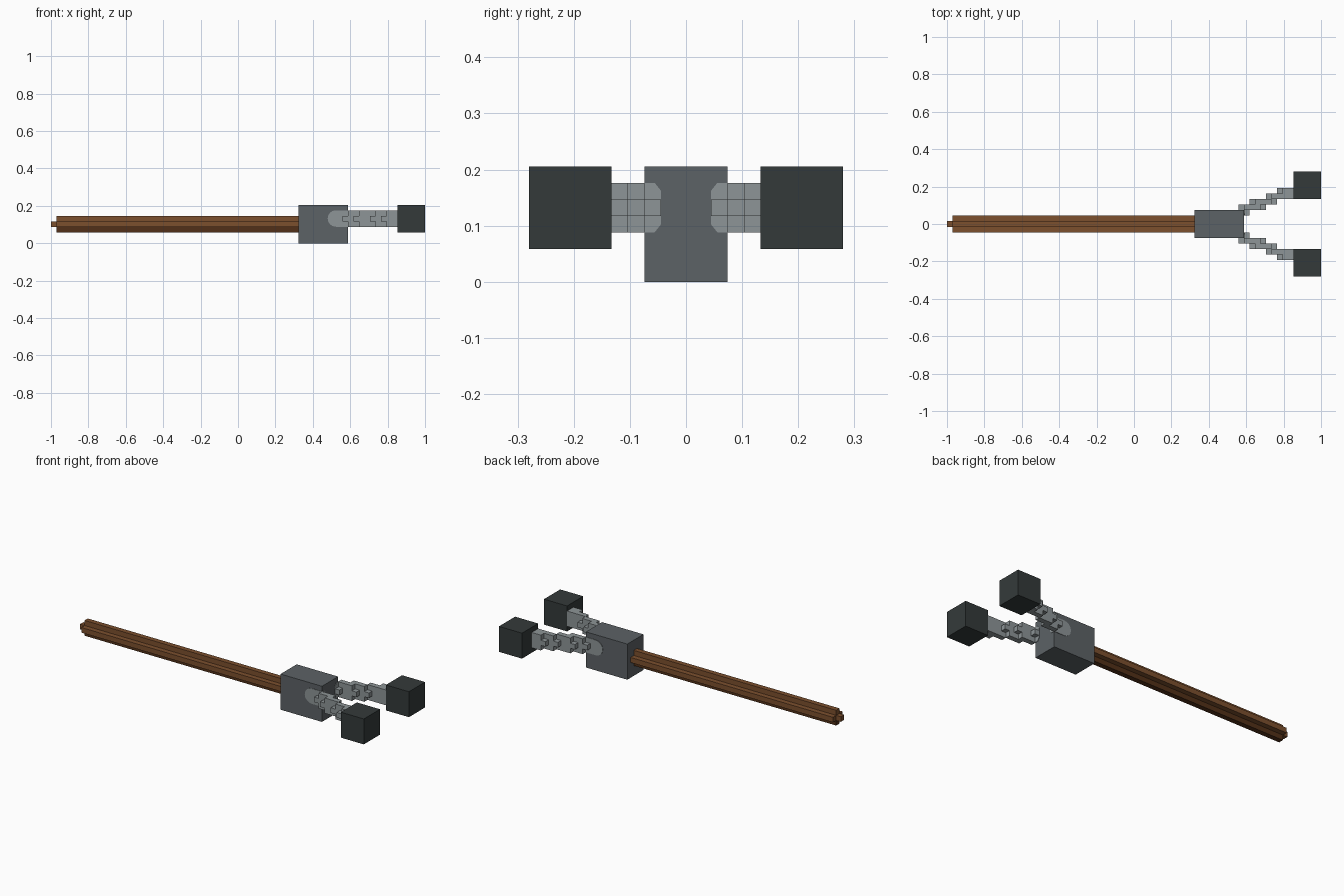
import bpy, bmesh, math
from mathutils import Vector

if "Cube" in bpy.data.objects:
    bpy.data.objects.remove(bpy.data.objects["Cube"])

U = 2 / 68  # one block cell; the whole weapon is 68 cells long


def material(name, rgb):
    m = bpy.data.materials.new(name)
    m.use_nodes = True
    m.diffuse_color = (*rgb, 1)
    bsdf = next(n for n in m.node_tree.nodes if n.type == 'BSDF_PRINCIPLED')
    bsdf.inputs["Base Color"].default_value = (*rgb, 1)
    bsdf.inputs["Roughness"].default_value = 0.8
    return m


WOOD = material("brown wood", (0.200, 0.079, 0.027))
DARK_WOOD = material("dark brown wood", (0.085, 0.030, 0.009))
STEEL = material("steel grey", (0.107, 0.122, 0.132))
CHAIN = material("light chain grey", (0.27, 0.30, 0.31))
IRON = material("dark iron", (0.034, 0.042, 0.042))


def finish(bm, name, *mats):
    bmesh.ops.recalc_face_normals(bm, faces=bm.faces)
    mesh = bpy.data.meshes.new(name)
    bm.to_mesh(mesh)
    bm.free()
    for m in mats:
        mesh.materials.append(m)
    ob = bpy.data.objects.new(name, mesh)
    bpy.context.collection.objects.link(ob)
    return ob


def point(x, y, z):
    """Cell coordinates to world: x from the handle end, y from the middle."""
    return Vector((x * U - 1, y * U, z * U))


def prism(bm, outline, offset):
    """Extrude a closed outline of cell points along an offset in cells."""
    face = bm.faces.new([bm.verts.new(point(*p)) for p in outline])
    new = bmesh.ops.extrude_face_region(bm, geom=[face])["geom"]
    verts = [v for v in new if isinstance(v, bmesh.types.BMVert)]
    bmesh.ops.translate(bm, verts=verts, vec=Vector(offset) * U)


def box(name, lo, hi, mat):
    bm = bmesh.new()
    (x0, y0, z0), (x1, y1, z1) = lo, hi
    prism(bm, [(x0, y0, z0), (x1, y0, z0), (x1, y1, z0), (x0, y1, z0)], (0, 0, z1 - z0))
    return finish(bm, name, mat)


# Handle: cross-shaped pole with a darker bottom ridge and a small end peg
bm = bmesh.new()
a, b = 0.5, 1.5
cross = [(-a, -b), (a, -b), (a, -a), (b, -a), (b, a), (a, a),
         (a, b), (-a, b), (-a, a), (-b, a), (-b, -a), (-a, -a)]
prism(bm, [(1, y, 3.5 + z) for y, z in cross], (44, 0, 0))
bmesh.ops.bisect_plane(bm, geom=bm.verts[:] + bm.edges[:] + bm.faces[:],
                       plane_co=(0, 0, 3 * U), plane_no=(0, 0, 1))
for f in bm.faces:
    z = f.calc_center_median().z
    f.material_index = int(z < 2.9 * U)
finish(bm, "handle", WOOD, DARK_WOOD)
box("handle_peg", (0, -a, 3), (1, a, 4), WOOD)

# Head block
box("head_block", (45, -2.5, 0), (54, 2.5, 7), STEEL)

# Chain rows stepping outward: first and last cell of the middle layer.
# The layers above and below are one cell shorter at the steps.
ROWS = [(54, 55), (53, 58), (55, 60), (58, 63), (60, 63)]


def chain_cells():
    cells = set()
    for j, (x0, x1) in enumerate(ROWS):
        for z in (3, 4, 5):
            trim = int(z != 4)
            end = x1 if x1 == 63 else x1 - trim
            cells |= {(x, 1.5 + j, z) for x in range(x0 + trim, end)}
    return cells


def add_chain(name, side):
    """Skin the chain cells, keeping only the faces that show."""
    cells = chain_cells()
    bm = bmesh.new()
    for c in cells:
        for axis in range(3):
            for step in (-1, 1):
                near = list(c)
                near[axis] += step
                if tuple(near) in cells:
                    continue
                corner = list(c)
                corner[axis] += max(step, 0)
                u, v = [i for i in range(3) if i != axis]
                quad = []
                for du, dv in ((0, 0), (1, 0), (1, 1), (0, 1)):
                    p = list(corner)
                    p[u] += du
                    p[v] += dv
                    quad.append(bm.verts.new(point(p[0], p[1] * side, p[2])))
                bm.faces.new(quad)
    bmesh.ops.remove_doubles(bm, verts=bm.verts, dist=U * 0.01)
    return finish(bm, name, CHAIN)


for side, label in ((1, "back"), (-1, "front")):
    add_chain(label + "_chain", side)

    # Rounded anchor plate on the side of the head block
    arc = [math.radians(90 + 180 * i / 8) for i in range(9)]
    outline = [(54, 3), (54, 6)] + [(51.8 + 1.5 * math.cos(t), 4.5 + 1.5 * math.sin(t)) for t in arc]
    bm = bmesh.new()
    prism(bm, [(x, 2.5 * side, z) for x, z in outline], (0, 0.08 * side, 0))
    finish(bm, label + "_side_anchor", CHAIN)

    # Anchor plate wrapping onto the end of the head block
    bm = bmesh.new()
    edge = [(2.5, 3), (2.5, 6), (1.9, 6), (1.5, 5.5), (1.5, 3.5), (1.9, 3)]
    prism(bm, [(54, y * side, z) for y, z in edge], (0.08, 0, 0))
    finish(bm, label + "_end_anchor", CHAIN)

    # Weight at the end of the chain
    y0, y1 = sorted((4.5 * side, 9.5 * side))
    box(label + "_weight", (63, y0, 2), (68, y1, 7), IRON)
